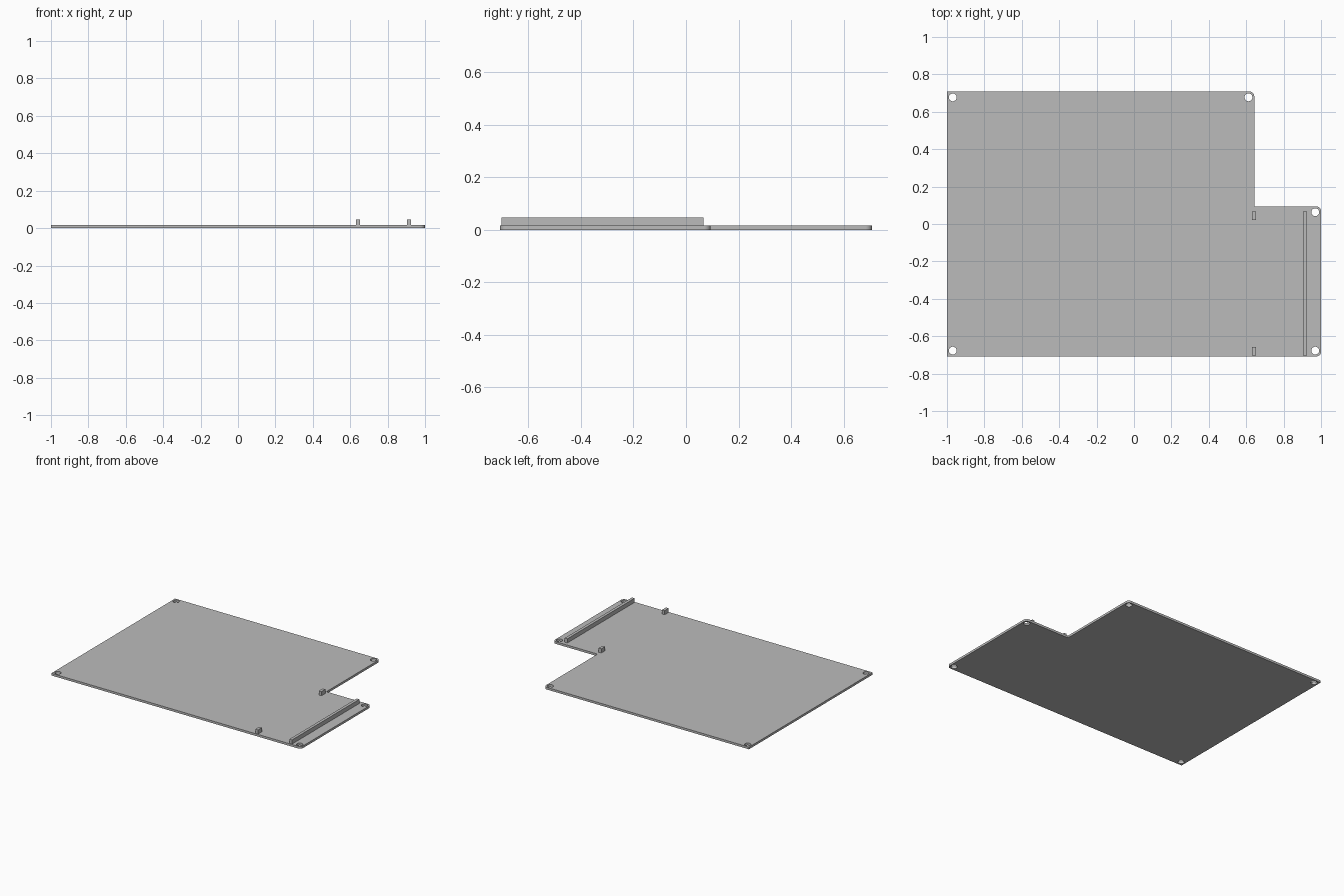
import bpy
import bmesh
from math import sin, cos, pi, radians

cube = bpy.data.objects.get("Cube")
if cube:
    bpy.data.objects.remove(cube, do_unlink=True)

THICK, RIB_TOP = 0.016, 0.046
HALF_Y = 0.708
HOLE_R, CORNER_R = 0.021, 0.025

grey = bpy.data.materials.new("plain grey")
grey.use_nodes = True
colour = (0.5, 0.5, 0.5, 1)
grey.diffuse_color = colour
grey.node_tree.nodes["Principled BSDF"].inputs["Base Color"].default_value = colour


def prism(name, outline, bottom, top):
    """Extrude a flat outline straight up into a solid."""
    bm = bmesh.new()
    face = bm.faces.new([bm.verts.new((x, y, bottom)) for x, y in outline])
    grown = bmesh.ops.extrude_face_region(bm, geom=[face])["geom"]
    verts = [v for v in grown if isinstance(v, bmesh.types.BMVert)]
    bmesh.ops.translate(bm, verts=verts, vec=(0, 0, top - bottom))
    bmesh.ops.recalc_face_normals(bm, faces=bm.faces)
    mesh = bpy.data.meshes.new(name)
    bm.to_mesh(mesh)
    bm.free()
    mesh.materials.append(grey)
    obj = bpy.data.objects.new(name, mesh)
    bpy.context.collection.objects.link(obj)
    return obj


def arc(cx, cy, r, start, end, steps):
    return [(cx + r * cos(start + (end - start) * i / steps),
             cy + r * sin(start + (end - start) * i / steps)) for i in range(steps + 1)]


def block(name, x0, x1, y0, y1):
    return prism(name, [(x0, y0), (x1, y0), (x1, y1), (x0, y1)], THICK, RIB_TOP)


# Base plate: notched at the back left, three rounded outer corners
NOTCH_X, NOTCH_Y, r = 0.643, 0.094, CORNER_R
outline = [(-1, -HALF_Y)]
outline += arc(1 - r, -HALF_Y + r, r, -pi / 2, 0, 8)
outline += arc(1 - r, NOTCH_Y - r, r, 0, pi / 2, 8)
outline += [(NOTCH_X, NOTCH_Y)]
outline += arc(NOTCH_X - r, HALF_Y - r, r, 0, pi / 2, 8)
outline += [(-1, HALF_Y)]
plate = prism("base_plate", outline, 0, THICK)

# Screw holes, cut through the plate near its outer corners
inset = 0.031
holes = [(-1 + inset, HALF_Y - inset), (NOTCH_X - inset, HALF_Y - inset),
         (1 - inset, NOTCH_Y - inset), (1 - inset, -HALF_Y + inset),
         (-1 + inset, -HALF_Y + inset)]
for x, y in holes:
    cutter = prism("hole_cutter", arc(x, y, HOLE_R, 0, 2 * pi, 32)[:-1], -0.05, 0.05)
    cutter.hide_render = True
    cut = plate.modifiers.new("screw_hole", 'BOOLEAN')
    cut.operation, cut.solver, cut.object = 'DIFFERENCE', 'EXACT', cutter
    bpy.context.view_layer.objects.active = plate
    bpy.ops.object.modifier_apply(modifier=cut.name)
    bpy.data.objects.remove(cutter, do_unlink=True)

bpy.ops.object.select_all(action='DESELECT')
plate.select_set(True)
bpy.ops.object.shade_smooth_by_angle(angle=radians(30))

# Long rail and the two small locating tabs
FRONT, BACK, TAB = -0.703, 0.067, 0.045
block("long_rail", 0.904, 0.925, FRONT, BACK)
block("front_tab", 0.632, 0.653, FRONT, FRONT + TAB)
block("back_tab", 0.632, 0.653, BACK - TAB, BACK)
